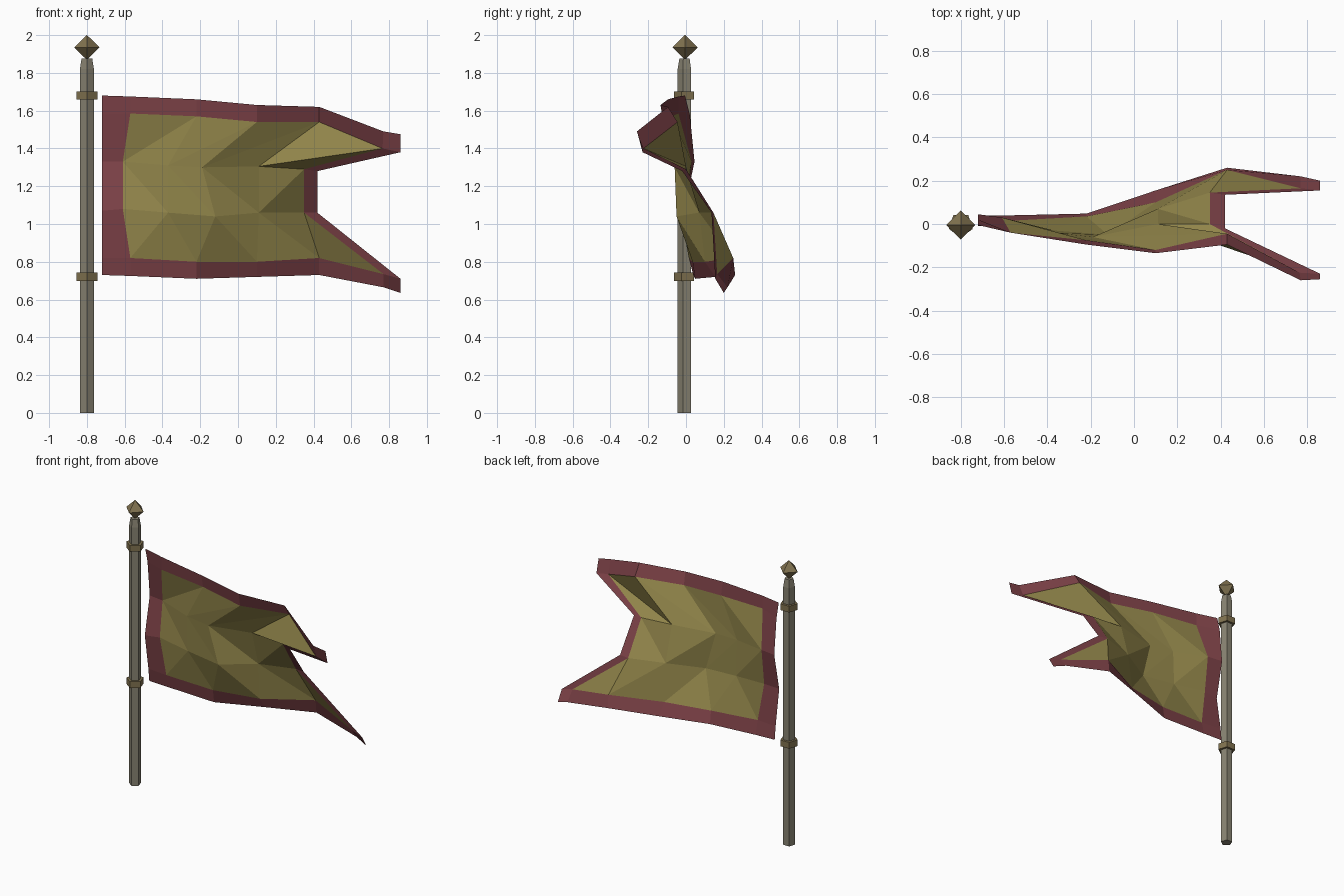
import bpy
from math import cos, sin, pi

if "Cube" in bpy.data.objects:
    bpy.data.objects.remove(bpy.data.objects["Cube"])


def material(name, rgb):
    m = bpy.data.materials.new(name)
    m.diffuse_color = (*rgb, 1)
    m.use_nodes = True
    m.node_tree.nodes["Principled BSDF"].inputs["Base Color"].default_value = m.diffuse_color
    return m


STONE = material("weathered_wood", (0.25, 0.23, 0.17))
BRASS = material("dull_brass", (0.22, 0.17, 0.08))
RED = material("red_cloth", (0.21, 0.055, 0.065))
GOLD = material("gold_cloth", (0.29, 0.24, 0.07))


def make(name, verts, faces, mats):
    me = bpy.data.meshes.new(name)
    me.from_pydata(verts, [], faces)
    for m in mats:
        me.materials.append(m)
    me.update()
    ob = bpy.data.objects.new(name, me)
    bpy.context.collection.objects.link(ob)
    return ob


def turned(name, profile, sides, mat):
    # faceted upright solid around the pole axis, one corner facing front
    verts, faces = [], []
    for r, z in profile:
        for k in range(sides):
            a = -pi / 2 + 2 * pi * k / sides
            verts.append((-0.8 + r * cos(a), -0.005 + r * sin(a), z))
    for j in range(len(profile) - 1):
        for k in range(sides):
            n = (k + 1) % sides
            b, t = j * sides, (j + 1) * sides
            faces.append((b + k, b + n, t + n, t + k))
    faces.append(tuple(reversed(range(sides))))
    faces.append(tuple(range(len(verts) - sides, len(verts))))
    return make(name, verts, faces, [mat])


# Pole, clamps and finial
turned("pole", [(0.039, 0), (0.039, 1.82), (0.030, 1.875)], 5, STONE)
for label, z in (("lower", 0.72), ("upper", 1.68)):
    turned(label + "_clamp", [(0.058, z - 0.022), (0.058, z + 0.022)], 5, BRASS)
turned("finial", [(0.001, 1.87), (0.067, 1.935), (0.001, 2.0)], 4, BRASS)

# Flag cloth: rows from top hem to bottom hem, columns from hoist to fly
top_hem = [(-.72, -.005, 1.68), (-.57, -.04, 1.675), (-.22, -.095, 1.66), (.10, -.135, 1.63), (.43, -.095, 1.62)]
top_in = [(-.72, .02, 1.58), (-.57, -.04, 1.585), (-.22, -.075, 1.57), (.10, -.12, 1.54), (.43, -.045, 1.54)]
mid_up = [(-.72, .045, 1.33), (-.61, .03, 1.33), (-.37, -.04, 1.31), (-.19, -.06, 1.30), (.11, 0, 1.305), (.35, 0, 1.29)]
mid_low = [(-.72, -.01, 1.07), (-.61, 0, 1.08), (-.37, -.03, 1.06), (-.12, -.05, 1.04), (.11, .07, 1.06), (.35, .145, 1.06)]
low_in = [(-.72, .03, .82), (-.57, .015, .82), (-.22, .035, .80), (.10, .10, .80), (.43, .25, .82)]
low_hem = [(-.72, .04, .73), (-.57, .04, .725), (-.22, .048, .71), (.10, .155, .72), (.43, .26, .73)]
# Swallow tails: hem, tip, tip inner corner, cloth point; then the two notch corners
up_tail = [(.77, -.26, 1.49), (.86, -.255, 1.475), (.86, -.23, 1.38), (.765, -.225, 1.40)]
low_tail = [(.77, .22, .665), (.86, .20, .635), (.86, .155, .71), (.77, .165, .735)]
notch = [(.42, -.02, 1.28), (.42, .135, 1.06)]

verts, faces, gold = [], [], []


def add(points):
    start = len(verts)
    verts.extend(points)
    return list(range(start, len(verts)))


th, ti, mu, ml, li, lh, ut, lt, no = map(add, (
    top_hem, top_in, mid_up, mid_low, low_in, low_hem, up_tail, low_tail, notch))


def face(is_gold, *ids):
    faces.append(ids)
    gold.append(is_gold)


# Red border along top, bottom, hoist
for c in range(4):
    face(False, ti[c], ti[c + 1], th[c + 1], th[c])
    face(False, lh[c], lh[c + 1], li[c + 1], li[c])
for a, b in ((ti, mu), (mu, ml), (ml, li)):
    face(False, b[0], b[1], a[1], a[0])

# Gold field, folded into triangles
for c in range(1, 4):
    face(True, mu[c], ti[c + 1], ti[c])
    face(True, mu[c], mu[c + 1], ti[c + 1])
    face(True, ml[c], ml[c + 1], mu[c])
    face(True, ml[c + 1], mu[c + 1], mu[c])
    face(True, li[c], ml[c + 1], ml[c])
    face(True, li[c], li[c + 1], ml[c + 1])
face(True, ml[4], ml[5], mu[5])
face(True, ml[4], mu[5], mu[4])
face(True, li[4], ml[5], ml[4])

# Tails and notch
face(True, mu[4], ut[3], ti[4])
face(True, mu[4], mu[5], ut[3])
face(True, li[4], lt[3], ml[5])
face(False, mu[5], ml[5], no[1], no[0])
for hem, inn, mid, tail, n in ((th, ti, mu, ut, no[0]), (lh, li, ml, lt, no[1])):
    face(False, inn[4], tail[3], tail[0], hem[4])
    face(False, tail[3], tail[2], tail[1], tail[0])
    face(False, mid[5], n, tail[2], tail[3])

flag = make("flag", verts, faces, [RED, GOLD])
for p, g in zip(flag.data.polygons, gold):
    p.material_index = int(g)
